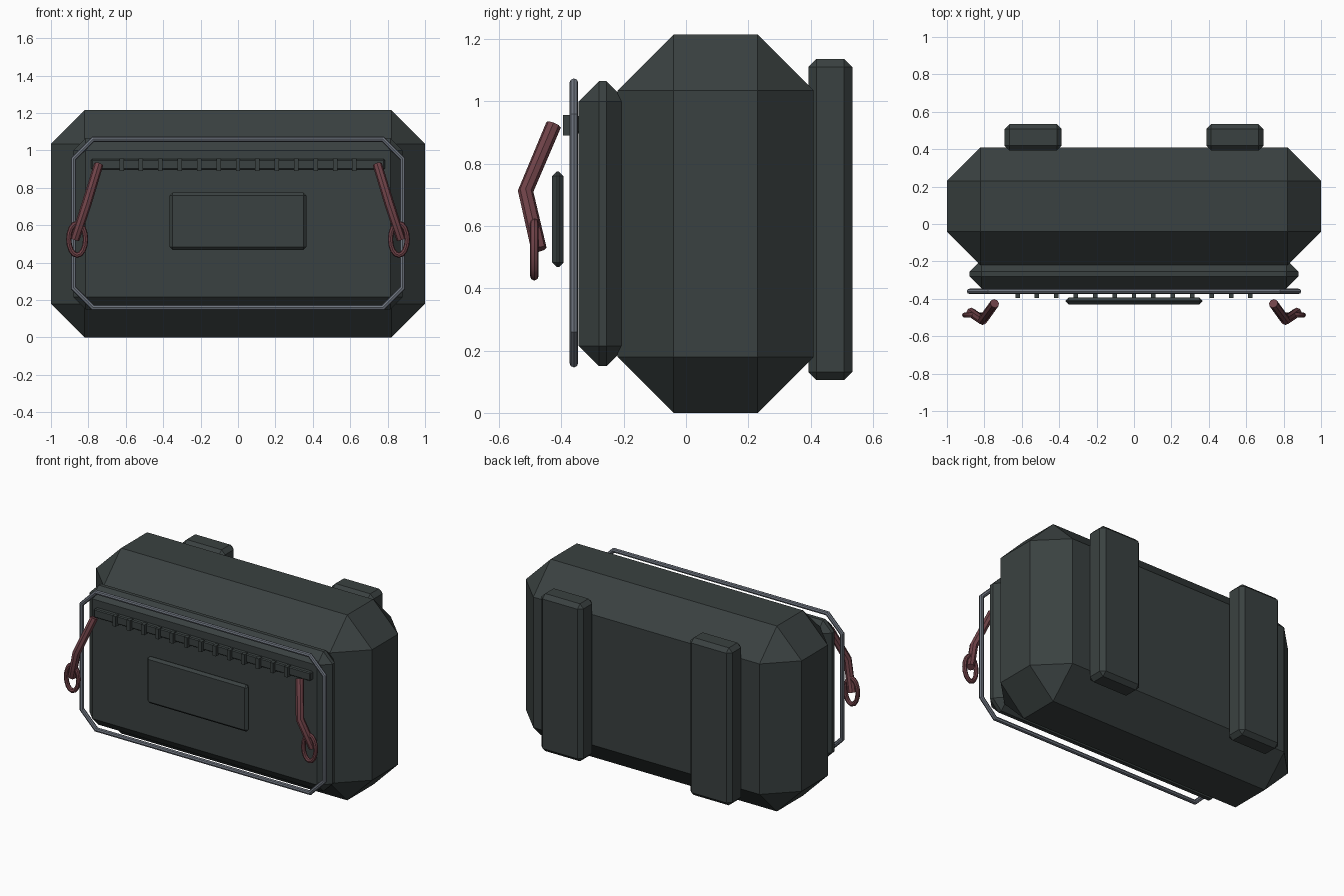
import bpy, bmesh, math
from mathutils import Vector

if "Cube" in bpy.data.objects:
    bpy.data.objects.remove(bpy.data.objects["Cube"])


def material(name, rgb):
    m = bpy.data.materials.new(name)
    m.diffuse_color = (*rgb, 1)
    m.use_nodes = True
    m.node_tree.nodes["Principled BSDF"].inputs["Base Color"].default_value = m.diffuse_color
    return m


FABRIC = material("dark_green_grey", (0.042, 0.053, 0.052))
PIPING = material("steel_grey", (0.155, 0.175, 0.21))
CORD = material("dull_red", (0.16, 0.055, 0.065))


def finish(name, bm, mat, smooth=False):
    bmesh.ops.recalc_face_normals(bm, faces=bm.faces)
    me = bpy.data.meshes.new(name)
    bm.to_mesh(me)
    bm.free()
    me.materials.append(mat)
    ob = bpy.data.objects.new(name, me)
    bpy.context.collection.objects.link(ob)
    if smooth:
        bpy.ops.object.select_all(action='DESELECT')
        ob.select_set(True)
        bpy.context.view_layer.objects.active = ob
        bpy.ops.object.shade_smooth_by_angle(angle=math.radians(40))
    return ob


def add_box(bm, lo, hi):
    lo, hi = Vector(lo), Vector(hi)
    vs = bmesh.ops.create_cube(bm, size=1)["verts"]
    for v in vs:
        v.co = Vector([(lo[i] + hi[i]) / 2 + v.co[i] * (hi[i] - lo[i]) for i in range(3)])


def chamfer_box(name, lo, hi, width, mat):
    bm = bmesh.new()
    add_box(bm, lo, hi)
    if width:
        bmesh.ops.bevel(bm, geom=bm.edges[:], offset=width, segments=1,
                        affect='EDGES', profile=0.5)
    return finish(name, bm, mat)


def tube(name, pts, radius, mat, sides=8, closed=False):
    """Sweep a round section along points with mitred joints."""
    pts = [Vector(p) for p in pts]
    n = len(pts)
    bm = bmesh.new()
    rings = []
    for i, p in enumerate(pts):
        a = (p - pts[i - 1]).normalized() if closed or i else None
        b = (pts[(i + 1) % n] - p).normalized() if closed or i < n - 1 else None
        a, b = a or b, b or a
        t = (a + b).normalized()
        stretch = 1 / max(0.5, t.dot(a))
        side = Vector((0, 1, 0)).cross(t).normalized()
        up = t.cross(side)
        rings.append([bm.verts.new(p + radius * (side * math.cos(k * math.tau / sides) * stretch
                                                 + up * math.sin(k * math.tau / sides)))
                      for k in range(sides)])
    for i in range(n if closed else n - 1):
        r, s = rings[i], rings[(i + 1) % n]
        for k in range(sides):
            j = (k + 1) % sides
            bm.faces.new((r[k], r[j], s[j], s[k]))
    if not closed:
        bm.faces.new(rings[0])
        bm.faces.new(rings[-1])
    return finish(name, bm, mat, smooth=True)


# Main bag and front pocket
chamfer_box("bag_body", (-1, -0.22, 0), (1, 0.41, 1.215), 0.18, FABRIC)
chamfer_box("front_pocket", (-0.88, -0.345, 0.15), (0.88, -0.19, 1.065), 0.065, FABRIC)

# Floating front patch
chamfer_box("front_patch", (-0.365, -0.43, 0.468), (0.365, -0.393, 0.775), 0.015, FABRIC)

# Webbing strip with raised stitches
chamfer_box("webbing_strip", (-0.785, -0.374, 0.897), (0.785, -0.34, 0.953), 0.006, FABRIC)
bm = bmesh.new()
for i in range(13):
    x = (i - 6) * 0.1038
    add_box(bm, (x - 0.012, -0.395, 0.89), (x + 0.012, -0.36, 0.957))
finish("webbing_loops", bm, FABRIC)

# Octagonal piping around the pocket
quarter = [(0.88, 0.345), (0.775, 0.45)]
outline = (quarter + [(-x, z) for x, z in reversed(quarter)]
           + [(-x, -z) for x, z in quarter] + [(x, -z) for x, z in reversed(quarter)])
tube("pocket_piping", [(x, -0.36, 0.61 + z) for x, z in outline], 0.014, PIPING, closed=True)

# Zip cords, pull rings and back straps on both sides
for s, label in ((-1, "left"), (1, "right")):
    tube("cord_" + label, [(s * 0.745, -0.425, 0.925), (s * 0.81, -0.515, 0.712),
                           (s * 0.872, -0.472, 0.525)], 0.025, CORD)
    ring = [(s * 0.86 + 0.045 * math.cos(a), -0.487, 0.525 + 0.085 * math.sin(a))
            for a in (k * math.tau / 16 for k in range(16))]
    tube("pull_ring_" + label, ring, 0.014, CORD, closed=True)
    x0, x1 = sorted((s * 0.387, s * 0.692))
    chamfer_box("back_strap_" + label, (x0, 0.393, 0.105), (x1, 0.534, 1.137), 0.026, FABRIC)
